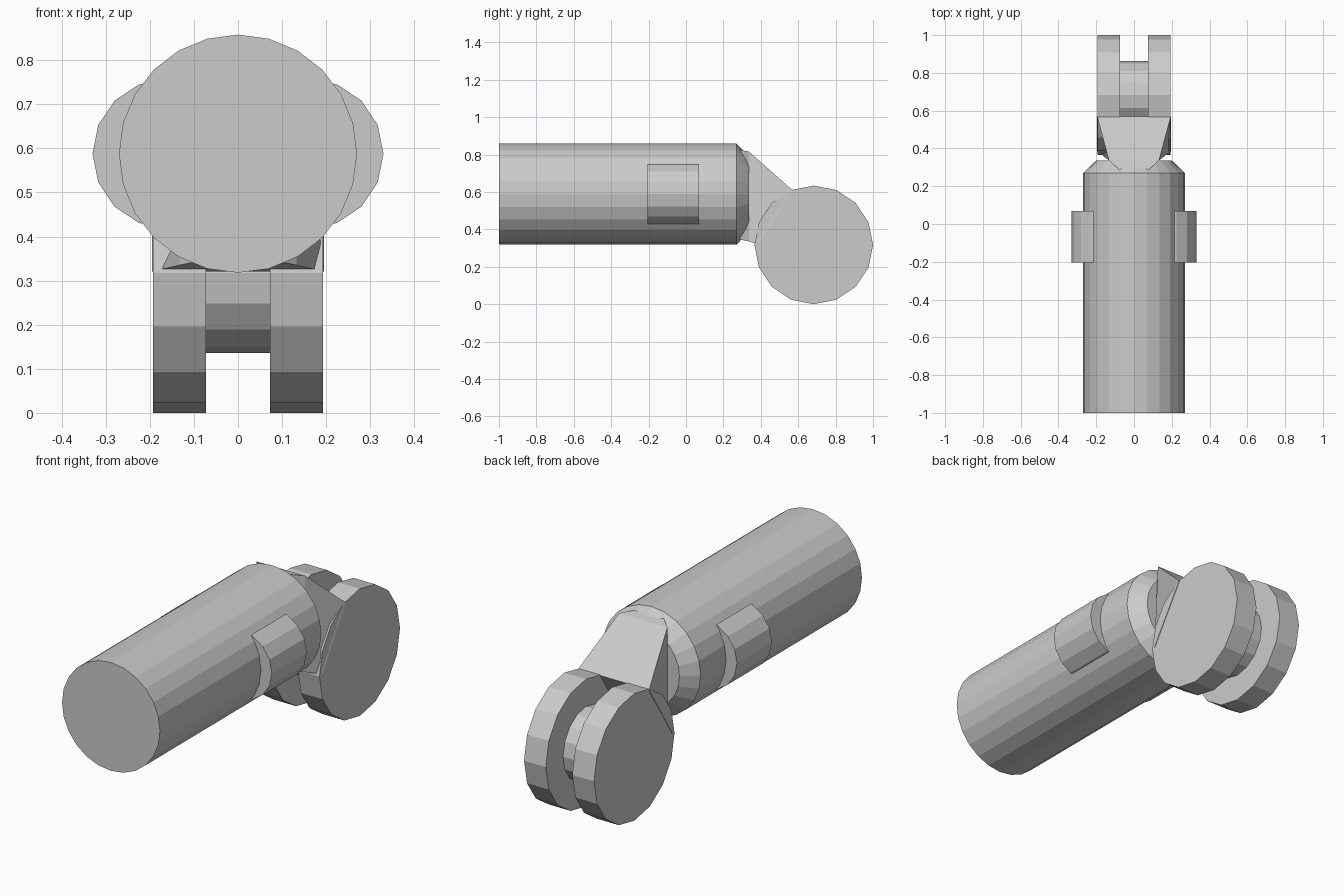
import bpy, bmesh
from math import sin, cos, tau

if "Cube" in bpy.data.objects:
    bpy.data.objects.remove(bpy.data.objects["Cube"])


def loft(name, rings):
    """Skin a list of equal-length point rings into a closed flat-shaded solid."""
    bm = bmesh.new()
    loops = [[bm.verts.new(p) for p in r] for r in rings]
    n = len(loops[0])
    for a, b in zip(loops, loops[1:]):
        for i in range(n):
            j = (i + 1) % n
            bm.faces.new((a[i], a[j], b[j], b[i]))
    bm.faces.new(loops[0])
    bm.faces.new(loops[-1])
    bmesh.ops.recalc_face_normals(bm, faces=bm.faces[:])
    mesh = bpy.data.meshes.new(name)
    bm.to_mesh(mesh)
    bm.free()
    ob = bpy.data.objects.new(name, mesh)
    bpy.context.collection.objects.link(ob)
    return ob


def ring_y(y, r, n, cx, cz):
    return [(cx + r * cos(tau * i / n), y, cz + r * sin(tau * i / n)) for i in range(n)]


def ring_x(x, r, n, cy, cz):
    return [(x, cy + r * cos(tau * i / n), cz + r * sin(tau * i / n)) for i in range(n)]


def slab(w, top, bottom):
    """Four corners of a cross-section, mirrored in x; top and bottom are (y, z)."""
    return [(-w, *top), (w, *top), (w, *bottom), (-w, *bottom)]


# Main barrel with chamfered end
BZ = 0.588
loft("barrel", [ring_y(y, r, 24, 0, BZ) for y, r in ((-1, 0.27), (0.27, 0.27), (0.337, 0.2))])

# Wheel discs and side bosses
WY, WZ = 0.683, 0.317
for side, s in (("left", -1), ("right", 1)):
    loft(side + "_boss", [ring_y(y, 0.17, 16, s * 0.16, BZ) for y in (-0.205, 0.07)])
    loft(side + "_disc", [ring_x(s * x, 0.317, 16, WY, WZ) for x in (0.073, 0.193)])

# Axle between the discs
loft("axle", [ring_x(x, 0.181, 16, WY, WZ) for x in (-0.08, 0.08)])

# Flared neck joining the barrel to the discs
loft("neck", [
    slab(0.06, (0.27, 0.83), (0.27, 0.35)),
    slab(0.133, (0.337, 0.815), (0.337, 0.335)),
    slab(0.195, (0.57, 0.609), (0.385, 0.321)),
])
